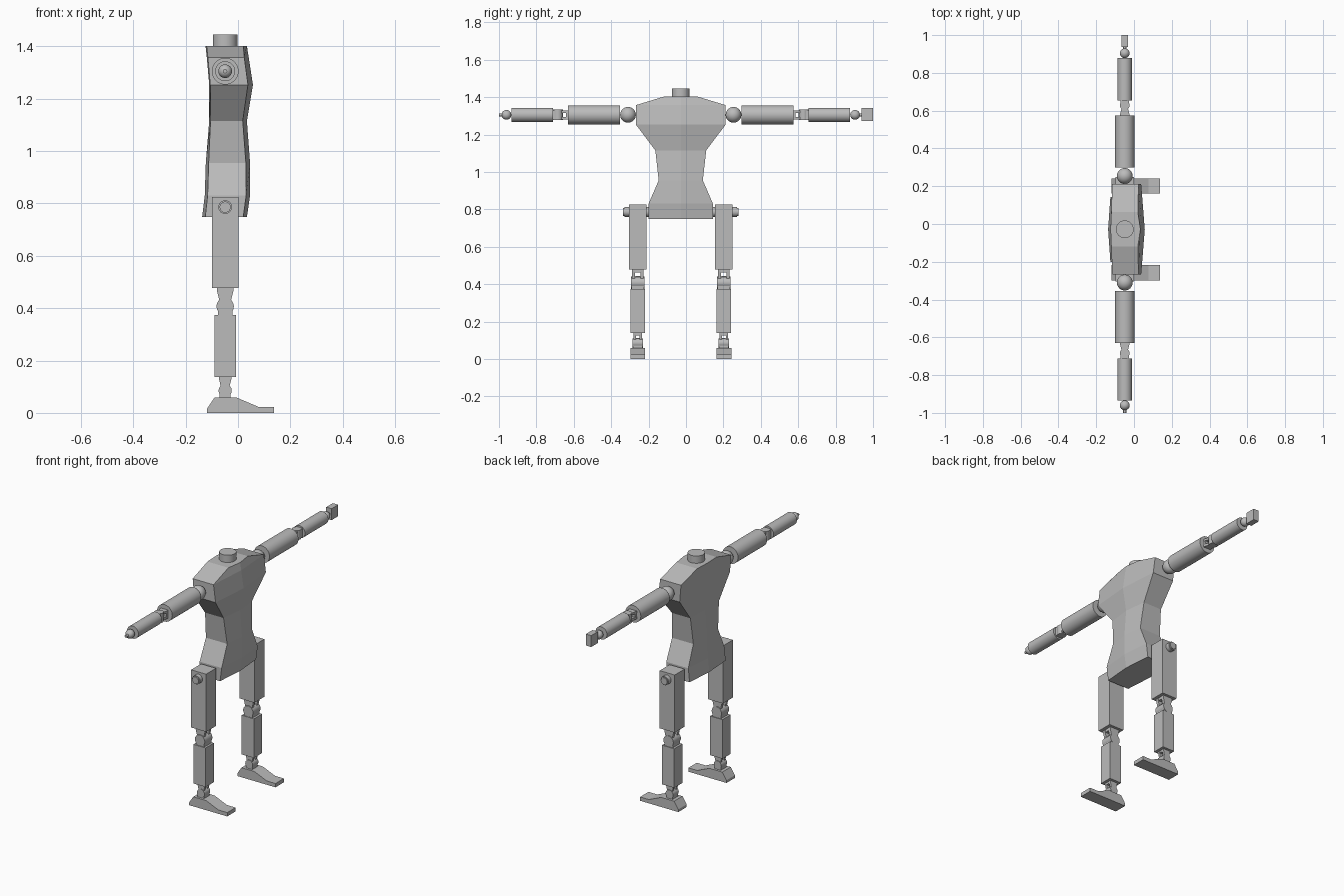
import bpy, bmesh, math
from mathutils import Matrix, Vector

if "Cube" in bpy.data.objects:
    bpy.data.objects.remove(bpy.data.objects["Cube"])

CX, CY, ARM_Z = -0.049, -0.028, 1.305   # body axis and arm height

grey = bpy.data.materials.new("plain grey")
grey.diffuse_color = (0.5, 0.5, 0.5, 1)
grey.use_nodes = True
grey.node_tree.nodes["Principled BSDF"].inputs["Base Color"].default_value = grey.diffuse_color


def finish(name, bm, smooth=False):
    bmesh.ops.recalc_face_normals(bm, faces=bm.faces)
    me = bpy.data.meshes.new(name)
    bm.to_mesh(me)
    bm.free()
    ob = bpy.data.objects.new(name, me)
    bpy.context.collection.objects.link(ob)
    me.materials.append(grey)
    if smooth:
        bpy.ops.object.select_all(action='DESELECT')
        ob.select_set(True)
        bpy.context.view_layer.objects.active = ob
        bpy.ops.object.shade_smooth_by_angle(angle=math.radians(35))
    return ob


def add_box(bm, lo, hi, mat=Matrix()):
    lo, hi = Vector(lo), Vector(hi)
    m = mat @ Matrix.Translation((lo + hi) / 2) @ Matrix.Diagonal((hi - lo).to_4d())
    m[3][3] = 1
    bmesh.ops.create_cube(bm, size=1, matrix=m)


def add_cyl(bm, p0, p1, r, mat=Matrix()):
    p0, p1 = Vector(p0), Vector(p1)
    d = p1 - p0
    m = mat @ Matrix.Translation((p0 + p1) / 2) @ d.to_track_quat('Z', 'Y').to_matrix().to_4x4()
    bmesh.ops.create_cone(bm, cap_ends=True, segments=40, radius1=r, radius2=r,
                          depth=d.length, matrix=m)


def add_prism(bm, profile, y0, y1, mat=Matrix()):
    """Extrude an (x, z) profile along y."""
    a = [bm.verts.new(mat @ Vector((x, y0, z))) for x, z in profile]
    f = bm.faces.new(a)
    new = bmesh.ops.extrude_face_region(bm, geom=[f])["geom"]
    step = mat.to_3x3() @ Vector((0, y1 - y0, 0))
    bmesh.ops.translate(bm, vec=step, verts=[v for v in new if isinstance(v, bmesh.types.BMVert)])


def box(name, lo, hi):
    bm = bmesh.new()
    add_box(bm, lo, hi)
    return finish(name, bm)


def cylinder(name, p0, p1, r):
    bm = bmesh.new()
    add_cyl(bm, p0, p1, r)
    return finish(name, bm, True)


def ball(name, c, r):
    bm = bmesh.new()
    bmesh.ops.create_uvsphere(bm, u_segments=32, v_segments=16, radius=r,
                              matrix=Matrix.Translation(c))
    return finish(name, bm, True)


def hinge(name, mat, k):
    """Forked hinge hanging along local -z, pin along local y, 0.105 * k long."""
    bm = bmesh.new()
    m = mat @ Matrix.Scale(k, 4)
    cheek = [(-0.031, 0.005), (0.031, 0.005), (0.031, -0.012), (0.023, -0.045),
             (0.023, -0.07), (-0.023, -0.07), (-0.023, -0.045), (-0.031, -0.012)]
    for s in (-1, 1):
        add_prism(bm, cheek, s * 0.014, s * 0.031, m)
    add_box(bm, (-0.029, -0.031, -0.016), (0.029, 0.031, 0.005), m)
    add_box(bm, (-0.012, -0.013, -0.11), (0.012, 0.013, -0.034), m)
    add_box(bm, (-0.028, -0.034, -0.11), (0.028, 0.034, -0.085), m)
    bmesh.ops.create_cone(bm, cap_ends=True, segments=32, radius1=0.033, radius2=0.033, depth=0.072,
                          matrix=m @ Matrix.Translation((0, 0, -0.07)) @ Matrix.Rotation(math.pi / 2, 4, 'X'))
    return finish(name, bm, True)


# Torso: six-point rings with a ridge down the front and back
# rows: height, half width, back edge, back ridge, front edge, front ridge
rows = [(0.748, 0.172, -0.125, -0.137, 0.020, 0.034),
        (0.830, 0.172, -0.116, -0.127, 0.031, 0.046),
        (0.955, 0.118, -0.112, -0.123, 0.030, 0.046),
        (1.115, 0.136, -0.105, -0.110, 0.018, 0.034),
        (1.253, 0.240, -0.106, -0.110, 0.038, 0.057),
        (1.357, 0.240, -0.115, -0.119, 0.024, 0.041),
        (1.402, 0.092, -0.120, -0.124, 0.020, 0.034)]
bm = bmesh.new()
rings = []
for z, h, be, bc, fe, fc in rows:
    pts = [(be, -h), (fe, -h), (fc, 0), (fe, h), (be, h), (bc, 0)]
    rings.append([bm.verts.new((x, CY + y, z)) for x, y in pts])
for a, b in zip(rings, rings[1:]):
    for i in range(6):
        j = (i + 1) % 6
        bm.faces.new((a[i], a[j], b[j], b[i]))
bm.faces.new(rings[0])
bm.faces.new(rings[-1])
finish("torso", bm)

# Neck stub
cylinder("neck", (CX, CY, 1.39), (CX, CY, 1.446), 0.047)

for s, side in ((-1, "right"), (1, "left")):
    def at(d, z, x=CX):
        return (x, CY + s * d, z)

    def slab(name, x0, x1, d, h, z0, z1):
        y = CY + s * d
        box(name, (x0, y - h, z0), (x1, y + h, z1))

    # Arm: shoulder ball, upper arm, elbow hinge, forearm, wrist ball
    ball(side + "_shoulder_ball", at(0.282, ARM_Z), 0.042)
    cylinder(side + "_upper_arm", at(0.326, ARM_Z), at(0.602, ARM_Z), 0.051)
    elbow = Matrix(((1, 0, 0, CX), (0, 0, -s, CY + s * 0.602), (0, 1, 0, ARM_Z), (0, 0, 0, 1)))
    hinge(side + "_elbow", elbow, 0.78)
    cylinder(side + "_forearm", at(0.683, ARM_Z), at(0.906, ARM_Z), 0.038)
    ball(side + "_wrist_ball", at(0.932, ARM_Z), 0.026)

    # Leg: hip pin, thigh, knee hinge, shin, ankle hinge
    cylinder(side + "_hip_pin", at(0.16, 0.786), at(0.302, 0.786), 0.026)
    slab(side + "_thigh", CX - 0.05, CX + 0.05, 0.230, 0.0475, 0.477, 0.825)
    hinge(side + "_knee", Matrix.Translation(at(0.230, 0.477)), 1.0)
    slab(side + "_shin", CX - 0.041, CX + 0.041, 0.230, 0.039, 0.138, 0.374)
    hinge(side + "_ankle", Matrix.Translation(at(0.230, 0.138)), 0.76)

    # Foot: wedge profile
    bm = bmesh.new()
    foot = [(-0.118, 0), (0.137, 0), (0.137, 0.023), (0.078, 0.023),
            (-0.004, 0.058), (-0.090, 0.058), (-0.118, 0.016)]
    y = CY + s * 0.230
    add_prism(bm, foot, y - 0.04, y + 0.04)
    finish(side + "_foot", bm)

# Hip pin heads, slightly smaller, beyond the pin ends
for s, side in ((-1, "right"), (1, "left")):
    cylinder(side + "_hip_cap", (CX, CY + s * 0.295, 0.786), (CX, CY + s * 0.309, 0.786), 0.021)

# Block hand on one wrist, bare peg on the other
box("block_hand", (CX - 0.018, 0.937, 1.272), (CX + 0.018, 1.0, 1.341))
cylinder("left_wrist_peg", (CX, 0.91, ARM_Z), (CX, 0.95, ARM_Z), 0.008)
cylinder("right_wrist_peg", (CX, -0.96, ARM_Z), (CX, -1.0, ARM_Z), 0.008)
